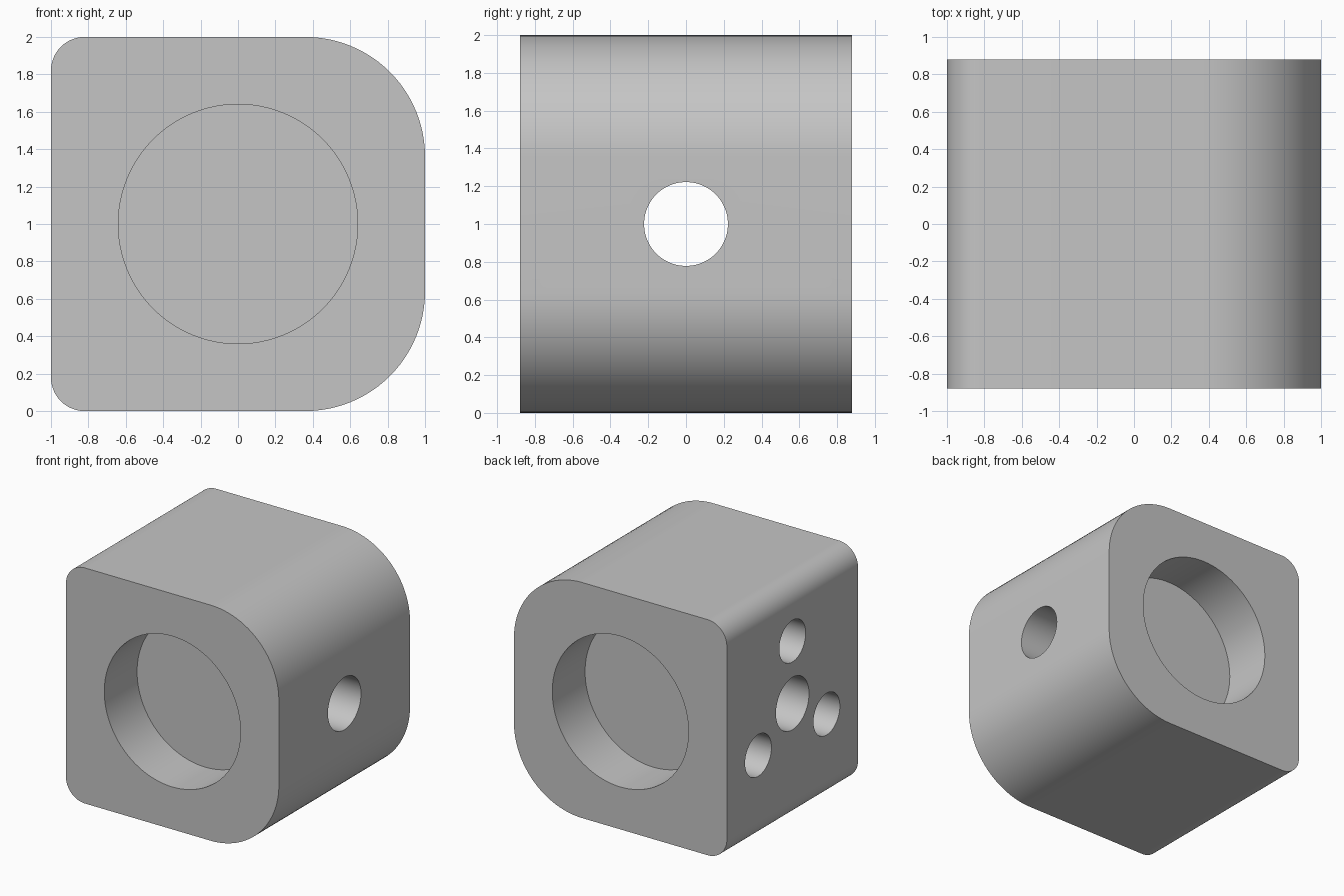
import bpy, bmesh, math
from mathutils import Matrix, Vector

cube = bpy.data.objects.get("Cube")
if cube:
    bpy.data.objects.remove(cube, do_unlink=True)

HALF_DEPTH = 0.88
BORE_R, BORE_DEPTH = 0.64, 0.44
SMALL_R, BIG_R = 0.18, 0.64        # corner radii on the -x and +x sides
PIN_R, PIN_CIRCLE, PIN_DEPTH = 0.177, 0.53, 0.33
CROSS_R = 0.222

grey = bpy.data.materials.new("plain grey")
grey.use_nodes = True
colour = (0.56, 0.56, 0.56, 1)
grey.diffuse_color = colour
grey.node_tree.nodes["Principled BSDF"].inputs["Base Color"].default_value = colour


def make_object(name, bm):
    bmesh.ops.recalc_face_normals(bm, faces=bm.faces)
    mesh = bpy.data.meshes.new(name)
    bm.to_mesh(mesh)
    bm.free()
    mesh.materials.append(grey)
    obj = bpy.data.objects.new(name, mesh)
    bpy.context.collection.objects.link(obj)
    return obj


def rounded_profile(steps=24):
    """Corner arcs going round from the lower right."""
    points = []
    for sx, sz, r, start in ((1, -1, BIG_R, -90), (1, 1, BIG_R, 0),
                             (-1, 1, SMALL_R, 90), (-1, -1, SMALL_R, 180)):
        for i in range(steps + 1):
            a = math.radians(start + 90 * i / steps)
            points.append((sx * (1 - r) + r * math.cos(a),
                           1 + sz * (1 - r) + r * math.sin(a)))
    return points


def cylinder_cutter(name, start, end, radius):
    start, end = Vector(start), Vector(end)
    axis = end - start
    bm = bmesh.new()
    bmesh.ops.create_cone(
        bm, cap_ends=True, segments=96, radius1=radius, radius2=radius, depth=axis.length,
        matrix=Matrix.Translation((start + end) / 2) @ axis.to_track_quat('Z', 'Y').to_matrix().to_4x4())
    obj = make_object(name, bm)
    obj.hide_render = True
    return obj


# Block: rounded profile extruded front to back
bm = bmesh.new()
front = bm.faces.new([bm.verts.new((x, -HALF_DEPTH, z)) for x, z in rounded_profile()])
extruded = bmesh.ops.extrude_face_region(bm, geom=[front], use_keep_orig=True)
moved = [v for v in extruded["geom"] if isinstance(v, bmesh.types.BMVert)]
bmesh.ops.translate(bm, verts=moved, vec=(0, 2 * HALF_DEPTH, 0))
block = make_object("bored_block", bm)

# Wide blind bores in the front and back, and the cross hole
cutters = [cylinder_cutter("bore_cutter", (0, s * (HALF_DEPTH - BORE_DEPTH), 1), (0, s * 1.2, 1), BORE_R)
           for s in (-1, 1)]
cutters.append(cylinder_cutter("cross_hole_cutter", (-1.2, 0, 1), (1.2, 0, 1), CROSS_R))

# Three blind pin holes on a circle in the -x face
for i in range(3):
    a = math.radians(90 + 120 * i)
    y, z = PIN_CIRCLE * math.cos(a), 1 + PIN_CIRCLE * math.sin(a)
    cutters.append(cylinder_cutter("pin_hole_cutter", (-1.2, y, z), (-1 + PIN_DEPTH, y, z), PIN_R))

bpy.ops.object.select_all(action='DESELECT')
bpy.context.view_layer.objects.active = block
block.select_set(True)
for cutter in cutters:
    mod = block.modifiers.new("hole", 'BOOLEAN')
    mod.operation, mod.solver, mod.object = 'DIFFERENCE', 'EXACT', cutter
    bpy.ops.object.modifier_apply(modifier=mod.name)
    bpy.data.objects.remove(cutter, do_unlink=True)

bpy.ops.object.shade_smooth_by_angle(angle=math.radians(30))
